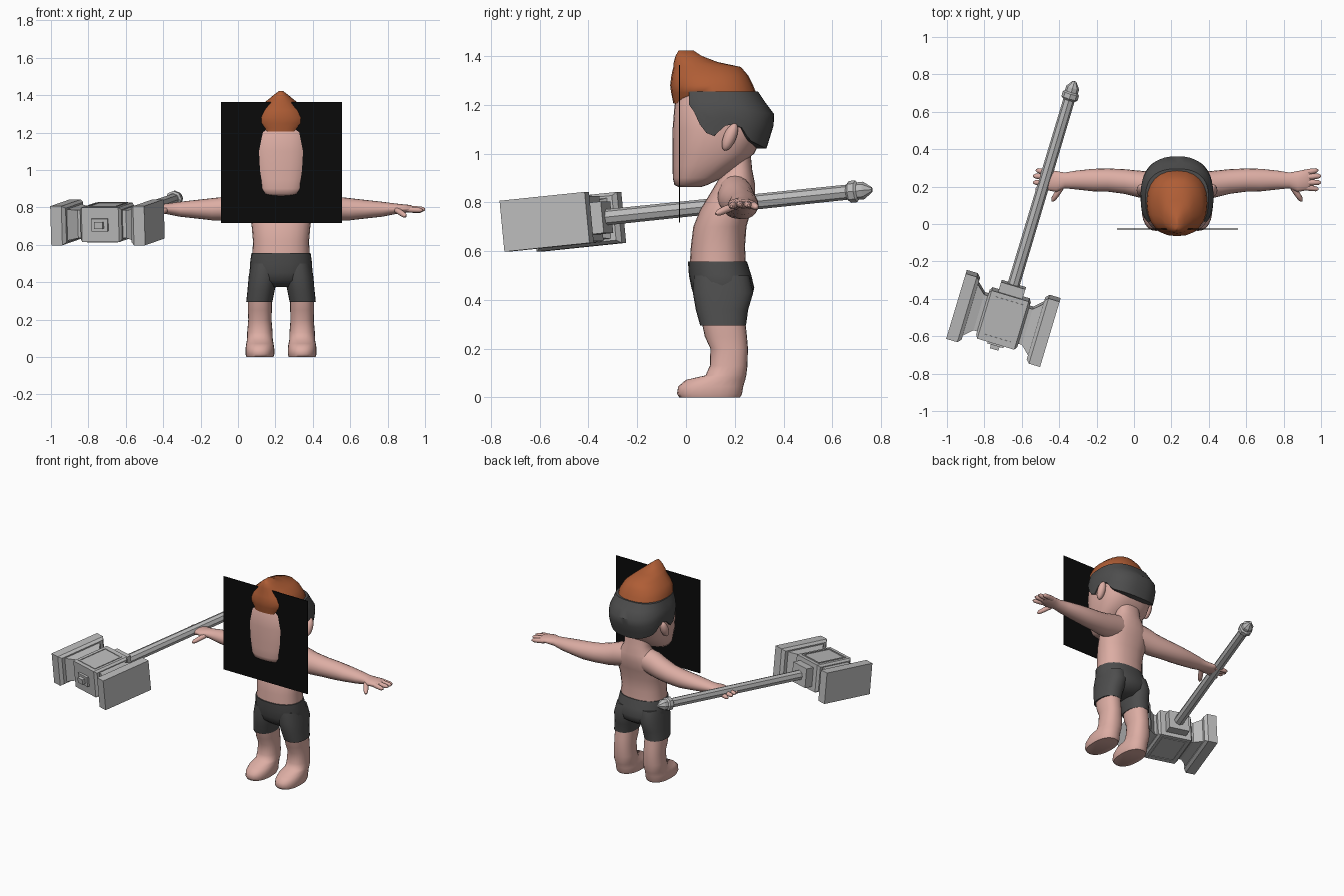
import bpy, bmesh, math
from mathutils import Vector as V, Matrix

if "Cube" in bpy.data.objects:
    bpy.data.objects.remove(bpy.data.objects["Cube"])

CX = 0.23  # body centre line


def material(name, rgb):
    m = bpy.data.materials.new(name)
    m.diffuse_color = (*rgb, 1)
    m.use_nodes = True
    m.node_tree.nodes["Principled BSDF"].inputs["Base Color"].default_value = m.diffuse_color
    return m


SKIN = material("skin", (0.72, 0.42, 0.37))
BROWN = material("brown hair", (0.43, 0.11, 0.036))
DARK = material("dark grey", (0.075, 0.075, 0.075))
METAL = material("light grey", (0.50, 0.50, 0.50))
BLACK = material("black", (0.003, 0.003, 0.003))


def finish(name, bm, mat, smooth=True, angle=60):
    bmesh.ops.recalc_face_normals(bm, faces=bm.faces)
    me = bpy.data.meshes.new(name)
    bm.to_mesh(me)
    bm.free()
    me.materials.append(mat)
    ob = bpy.data.objects.new(name, me)
    bpy.context.collection.objects.link(ob)
    if smooth:
        bpy.ops.object.select_all(action='DESELECT')
        ob.select_set(True)
        bpy.context.view_layer.objects.active = ob
        bpy.ops.object.shade_smooth_by_angle(angle=math.radians(angle))
    return ob


def spow(v, p):
    return math.copysign(abs(v) ** p, v)


def loft(name, rings, mat, n=24, power=2.3, smooth=True):
    """Skin superellipse rings given as (centre, half axis a, half axis b)."""
    bm = bmesh.new()
    loops = []
    for c, a, b in rings:
        loop = []
        for i in range(n):
            t = 2 * math.pi * i / n
            loop.append(bm.verts.new(V(c) + V(a) * spow(math.cos(t), 2 / power)
                                     + V(b) * spow(math.sin(t), 2 / power)))
        loops.append(loop)
    for p, q in zip(loops, loops[1:]):
        for i in range(n):
            j = (i + 1) % n
            bm.faces.new((p[i], p[j], q[j], q[i]))
    bm.faces.new(loops[0])
    bm.faces.new(loops[-1])
    return finish(name, bm, mat, smooth)


def stack(rows, cx=CX):
    """Horizontal rings from rows of (z, front y, back y, half width)."""
    return [((cx, (f + b) / 2, z), (w, 0, 0), (0, (b - f) / 2, 0)) for z, f, b, w in rows]


# head, torso and shorts
loft("head", stack([(0.862, -0.03, 0.06, 0.075), (0.872, -0.048, 0.09, 0.105),
                    (0.90, -0.054, 0.15, 0.13), (0.95, -0.055, 0.22, 0.15),
                    (1.0, -0.055, 0.28, 0.17), (1.1, -0.055, 0.33, 0.185),
                    (1.2, -0.047, 0.32, 0.175), (1.26, -0.02, 0.27, 0.14)]), SKIN, 32, 2.6)
loft("torso", stack([(0.54, 0.015, 0.246, 0.153), (0.62, 0.02, 0.242, 0.15),
                     (0.70, 0.03, 0.248, 0.157), (0.77, 0.058, 0.268, 0.168),
                     (0.83, 0.095, 0.282, 0.155), (0.88, 0.125, 0.282, 0.115),
                     (0.93, 0.15, 0.272, 0.085), (1.0, 0.15, 0.265, 0.08)]), SKIN)
loft("shorts_hips", stack([(0.557, 0.008, 0.25, 0.158), (0.50, 0.012, 0.268, 0.166),
                           (0.45, 0.022, 0.28, 0.168), (0.41, 0.035, 0.27, 0.15),
                           (0.375, 0.08, 0.22, 0.08)]), DARK)

# plain dark panel around the face
bm = bmesh.new()
bmesh.ops.create_cube(bm, size=1, matrix=Matrix.Translation((0.233, -0.027, 1.04))
                      @ Matrix.Diagonal((0.648, 0.005, 0.647, 1)))
finish("face_panel", bm, BLACK, False)

# swept top hair, rising to a crest at the front
loft("top_hair", stack([(1.205, -0.052, 0.03, 0.085), (1.225, -0.056, 0.12, 0.11),
                        (1.25, -0.061, 0.287, 0.163), (1.28, -0.065, 0.275, 0.158),
                        (1.32, -0.06, 0.255, 0.135), (1.355, -0.052, 0.225, 0.095),
                        (1.375, -0.05, 0.13, 0.07), (1.40, -0.043, 0.065, 0.04),
                        (1.423, -0.03, 0.03, 0.01)]), BROWN, 24, 2.3)


def interp(table, x):
    if x <= table[0][0]:
        return table[0][1]
    for (x0, y0), (x1, y1) in zip(table, table[1:]):
        if x <= x1:
            return y0 + (y1 - y0) * (x - x0) / (x1 - x0)
    return table[-1][1]


# cropped side and back hair: a band around the head with a shaped lower edge
HEM = [(0.02, 1.2), (0.07, 1.09), (0.12, 1.07), (0.16, 1.115), (0.22, 1.12), (0.26, 1.055), (0.33, 1.02)]
BACK = [(1.02, 0.19), (1.15, 0.23), (1.25, 0.155)]
SIDE = [(1.02, 0.18), (1.08, 0.193), (1.18, 0.195), (1.255, 0.168)]
bm = bmesh.new()
cols = []
for i in range(33):
    a = math.radians(-126 + 252 * i / 32)
    sx, cy = spow(math.sin(a), 0.8), spow(math.cos(a), 0.8)

    def spot(z, s=1.0):
        ry = interp(BACK, z) if cy > 0 else 0.195
        return V((CX + interp(SIDE, z) * s * sx, 0.14 + ry * s * cy, z))
    hem = 1.08
    for _ in range(6):
        hem = interp(HEM, spot(hem).y)
    mids = [hem + (1.255 - hem) * k / 5 for k in range(6)]
    pts = [spot(hem, 0.8)] + [spot(z) for z in mids] + [spot(1.255, 0.8)]
    cols.append([bm.verts.new(p) for p in pts])
for p, q in zip(cols, cols[1:]):
    for k in range(7):
        bm.faces.new((p[k], p[k + 1], q[k + 1], q[k]))
finish("side_hair", bm, DARK, True, 40)

# limbs, both sides
for s, side in ((-1, "right"), (1, "left")):
    loft(side + "_leg", stack([(0, -0.028, 0.222, 0.072), (0.015, -0.037, 0.23, 0.077),
                               (0.045, -0.032, 0.235, 0.077), (0.072, 0.0, 0.243, 0.073),
                               (0.09, 0.08, 0.247, 0.069), (0.13, 0.098, 0.252, 0.068),
                               (0.20, 0.10, 0.254, 0.062), (0.25, 0.077, 0.25, 0.064),
                               (0.32, 0.062, 0.242, 0.064)], CX + s * 0.113), SKIN)
    shorts = []
    for z, f, b, w, off in ((0.295, 0.058, 0.246, 0.07, 0.116), (0.36, 0.04, 0.255, 0.073, 0.106),
                            (0.43, 0.028, 0.276, 0.078, 0.095), (0.50, 0.03, 0.26, 0.075, 0.085)):
        shorts += stack([(z, f, b, w)], CX + s * off)
    loft(side + "_shorts_leg", shorts, DARK)

    arm = [(0.06, 0.20, 0.835, 0.07, 0.08), (0.14, 0.205, 0.82, 0.075, 0.08),
           (0.20, 0.213, 0.805, 0.072, 0.073), (0.28, 0.227, 0.795, 0.066, 0.064),
           (0.37, 0.235, 0.79, 0.062, 0.059), (0.45, 0.235, 0.79, 0.06, 0.05),
           (0.54, 0.235, 0.79, 0.05, 0.04), (0.60, 0.233, 0.792, 0.042, 0.03),
           (0.645, 0.227, 0.793, 0.056, 0.024), (0.69, 0.235, 0.793, 0.055, 0.02),
           (0.71, 0.235, 0.792, 0.045, 0.012)]
    loft(side + "_arm", [((CX + s * d, y, z), (0, ry, 0), (0, 0, rz)) for d, y, z, ry, rz in arm],
         SKIN, 20, 2)

    # four fingers and a thumb: base and tip offsets
    for k, (d0, y0, z0, d1, y1, z1) in enumerate(
            ((0.67, 0.272, 0.79, 0.755, 0.288, 0.78), (0.68, 0.25, 0.793, 0.77, 0.257, 0.788),
             (0.68, 0.222, 0.793, 0.77, 0.222, 0.79), (0.67, 0.198, 0.79, 0.757, 0.186, 0.784),
             (0.62, 0.195, 0.785, 0.668, 0.122, 0.752))):
        p, q = V((CX + s * d0, y0, z0)), V((CX + s * d1, y1, z1))
        d = (q - p).normalized()
        a = d.cross(V((0, 0, 1))).normalized()
        b = a.cross(d)
        loft(f"{side}_finger_{k + 1}" if k < 4 else side + "_thumb",
             [(p.lerp(q, t), a * r, b * r) for t, r in
              ((0, 0.016), (0.5, 0.0155), (0.85, 0.013), (1, 0.005))], SKIN, 10, 2)

    # ear
    bm = bmesh.new()
    bmesh.ops.create_uvsphere(bm, u_segments=16, v_segments=10, radius=1,
                              matrix=Matrix.Translation((CX + s * 0.19, 0.18, 1.068))
                              @ Matrix.Rotation(-0.4, 4, 'X') @ Matrix.Diagonal((0.026, 0.026, 0.06, 1)))
    finish(side + "_ear", bm, SKIN)

# hammer frame: W across the head, U along the handle, N up
t, p = math.radians(16.7), math.radians(5.7)
W = V((math.cos(t), -math.sin(t), 0))
U = V((math.sin(t) * math.cos(p), math.cos(t) * math.cos(p), math.sin(p)))
N = W.cross(U)
H = V((-0.698, -0.505, 0.72))


def prism(name, axis, rows):
    """Four-sided solid from rows of (position along axis, half size, half height)."""
    other = U if axis == W else W
    bm = bmesh.new()
    loops = [[bm.verts.new(H + axis * d + other * (i * a) + N * (j * b))
              for i, j in ((-1, -1), (1, -1), (1, 1), (-1, 1))] for d, a, b in rows]
    for lo, hi in zip(loops, loops[1:]):
        for k in range(4):
            bm.faces.new((lo[k], lo[(k + 1) % 4], hi[(k + 1) % 4], hi[k]))
    bm.faces.new(loops[0])
    bm.faces.new(loops[-1])
    finish(name, bm, METAL, False)


prism("hammer_block", W, [(-0.115, 0.118, 0.08), (-0.103, 0.135, 0.093),
                          (0.103, 0.135, 0.093), (0.115, 0.118, 0.08)])
for s, side in ((-1, "right"), (1, "left")):
    prism(f"hammer_{side}_face", W, [(s * 0.262, 0.183, 0.105), (s * 0.20, 0.183, 0.105),
                                     (s * 0.182, 0.165, 0.092)])
    prism(f"hammer_{side}_neck", W, [(s * 0.19, 0.15, 0.085), (s * 0.135, 0.10, 0.075), (s * 0.10, 0.10, 0.075)])
# raised frames on the top and bottom of the block
for s, side in ((-1, "lower"), (1, "upper")):
    for i in (-1, 1):
        for axis, off in ((W, U * 0.105), (U, W * 0.08)):
            bm = bmesh.new()
            length = 0.17 if axis == W else 0.22
            basis = Matrix((W, U, N)).transposed().to_4x4()
            size = (length, 0.01, 0.006, 1) if axis == W else (0.01, length, 0.006, 1)
            bmesh.ops.create_cube(bm, size=1, matrix=Matrix.Translation(H + off * i + N * (s * 0.094))
                                  @ basis @ Matrix.Diagonal(size))
            finish(side + "_block_trim", bm, METAL, False)
prism("hammer_front_boss", U, [(-0.13, 0.045, 0.034), (-0.15, 0.045, 0.034)])
prism("hammer_front_stud", U, [(-0.14, 0.024, 0.018), (-0.172, 0.024, 0.018)])
prism("hammer_collar", U, [(0.12, 0.068, 0.065), (0.19, 0.068, 0.065)])


def rod(name, rows):
    loft(name, [(H + U * d, W * r, N * r) for d, r in rows], METAL, 8, 2, False)


rod("handle", [(0.15, 0.033), (1.27, 0.031)])
rod("handle_ring", [(1.225, 0.034), (1.235, 0.045), (1.262, 0.045), (1.272, 0.034)])
rod("handle_tip", [(1.27, 0.036), (1.295, 0.036), (1.33, 0.01)])
